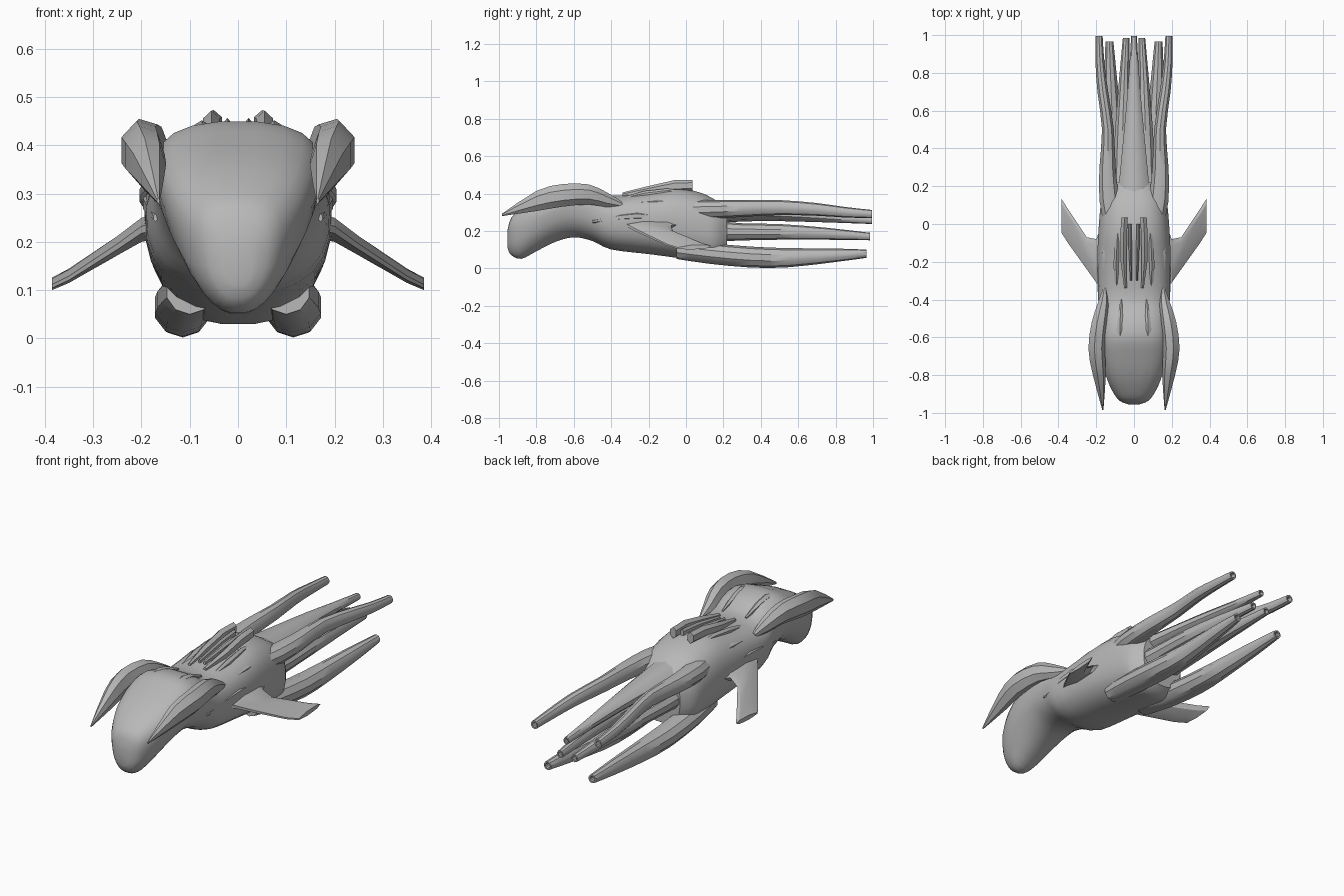
import bpy, bmesh, math
from mathutils import Vector

cube = bpy.data.objects.get("Cube")
if cube:
    bpy.data.objects.remove(cube, do_unlink=True)

grey = bpy.data.materials.new("hide_grey")
grey.use_nodes = True
GREY = (0.48, 0.48, 0.48, 1)
grey.diffuse_color = GREY
grey.node_tree.nodes["Principled BSDF"].inputs["Base Color"].default_value = GREY


def finish(name, bm, mirror, angle):
    bmesh.ops.recalc_face_normals(bm, faces=bm.faces)
    mesh = bpy.data.meshes.new(name)
    bm.to_mesh(mesh)
    bm.free()
    mesh.materials.append(grey)
    mesh.shade_smooth()
    mesh.set_sharp_from_angle(angle=math.radians(angle))
    obj = bpy.data.objects.new(name, mesh)
    bpy.context.scene.collection.objects.link(obj)
    if mirror:
        obj.modifiers.new("mirror", 'MIRROR').use_axis[0] = True


def skin(bm, rings):
    loops = [[bm.verts.new(p) for p in ring] for ring in rings]
    n = len(loops[0])
    for a, b in zip(loops, loops[1:]):
        for i in range(n):
            j = (i + 1) % n
            bm.faces.new((a[i], a[j], b[j], b[i]))
    bm.faces.new(loops[0])
    bm.faces.new(loops[-1])


def refine(keys, steps):
    """Spline-interpolate section tuples."""
    keys = [Vector(k) for k in keys]
    out = []
    for i in range(len(keys) - 1):
        p0, p1, p2 = keys[max(i - 1, 0)], keys[i], keys[i + 1]
        p3 = keys[min(i + 2, len(keys) - 1)]
        for s in range(steps):
            t = s / steps
            out.append(p1 + (p2 - p0) * (t / 2)
                       + (p0 * 2 - p1 * 5 + p2 * 4 - p3) * (t * t / 2)
                       + (p1 * 3 - p0 - p2 * 3 + p3) * (t ** 3 / 2))
    return out + [keys[-1]]


def loft(name, keys, sides=10, steps=2, mirror=True, power=1.0, hollow=False, angle=35):
    """Sections are (y, x, z, half width, half height, taper towards the bottom)."""
    sections = refine([tuple(k) + (0,) * (6 - len(k)) for k in keys], steps)
    if hollow:
        y, x, z, w, h, t = sections[-1]
        sections += [(y, x, z, w * .65, h * .65, t), (y - .03, x, z, w * .5, h * .5, t)]
    rings = []
    for y, x, z, w, h, taper in sections:
        ring = []
        for i in range(sides):
            a = math.tau * (i + .5) / sides
            c, s = math.cos(a), math.sin(a)
            px = math.copysign(abs(c) ** power, c) * w * (1 + taper * s)
            ring.append((x + px, y, z + math.copysign(abs(s) ** power, s) * h))
        rings.append(ring)
    bm = bmesh.new()
    skin(bm, rings)
    finish(name, bm, mirror, angle)


# Head and trunk: y, bottom, top, half width, taper
trunk = [(-.955, .11, .20, .03, .1), (-.935, .07, .27, .075, .25), (-.88, .05, .32, .11, .35),
         (-.8, .09, .37, .14, .35), (-.7, .14, .415, .16, .3), (-.6, .165, .45, .17, .2),
         (-.5, .145, .435, .175, .1), (-.4, .10, .39, .19, .05), (-.2, .075, .41, .195, .03),
         (-.05, .055, .43, .19, 0), (.08, .035, .405, .18, 0), (.16, .03, .365, .165, 0),
         (.22, .06, .33, .12, 0)]
loft("trunk_and_head", [(y, 0, (b + t) / 2, w, (t - b) / 2, k) for y, b, t, w, k in trunk],
     sides=24, steps=3, mirror=False, power=.8)

# Swept crests beside the head
loft("head_crest", [(-.985, .165, .285, .003, .006), (-.8, .185, .36, .036, .055),
                    (-.66, .2, .39, .046, .062), (-.52, .185, .395, .043, .055),
                    (-.42, .165, .365, .03, .04), (-.34, .155, .34, .01, .015)],
     sides=7, steps=2, angle=20)

# Trailing tentacles
loft("upper_tentacle", [(-.05, .10, .31, .05, .05), (.12, .13, .315, .055, .05),
                        (.3, .14, .32, .045, .045), (.5, .138, .325, .033, .04),
                        (.7, .165, .315, .03, .034), (.85, .18, .3, .025, .028),
                        (.995, .185, .29, .02, .022)], hollow=True)
loft("lower_tentacle", [(-.05, .1, .1, .05, .05), (.12, .11, .08, .06, .055),
                        (.35, .115, .06, .06, .056), (.55, .115, .057, .048, .051),
                        (.8, .125, .07, .034, .036), (.965, .13, .078, .022, .022)], hollow=True)
loft("middle_tentacle", [(.08, .06, .2, .06, .06), (.3, .062, .195, .05, .046),
                         (.5, .06, .195, .042, .042), (.75, .052, .185, .03, .032),
                         (.985, .042, .17, .018, .02)], hollow=True)
loft("centre_tentacle", [(.05, 0, .3, .1, .07), (.2, 0, .3, .085, .055),
                         (.4, 0, .295, .065, .042), (.6, 0, .285, .045, .035),
                         (.8, 0, .27, .028, .026), (.995, 0, .255, .016, .018)],
     mirror=False, hollow=True)

# Hooked ridges on the back
loft("back_ridge", [(-.34, .045, .39, .008, .015), (-.2, .055, .415, .018, .025),
                    (-.06, .055, .44, .02, .032), (.035, .05, .443, .02, .03)],
     sides=6, steps=1, angle=20)
loft("inner_ridge", [(-.3, .015, .4, .006, .015), (-.12, .02, .425, .01, .022),
                     (.0, .022, .435, .01, .022)], sides=6, steps=1, angle=20)
loft("outer_ridge", [(-.36, .09, .365, .008, .012), (-.22, .095, .39, .016, .024),
                     (-.1, .09, .405, .014, .022), (-.02, .085, .405, .006, .01)],
     sides=6, steps=1, angle=20)

# Sinew strands along crown and flanks
for name, x, z, y0, y1, lift in (("crown_strand", .075, .405, -.72, -.4, .025),
                                 ("shoulder_strand", .15, .34, -.4, .1, .01),
                                 ("flank_strand", .18, .27, -.5, -.02, .01)):
    mid = (y0 + y1) / 2
    loft(name, [(y0, x * .95, z - .02, .005, .008), (mid, x, z + lift, .02, .022),
                (y1, x * .9, z - .02, .005, .008)], sides=6, steps=3)

# Side fins: x, leading y, trailing y, height at each, thickness
fin = [(.13, -.42, .10, .24, .24, .05), (.2, -.31, -.08, .225, .225, .05),
       (.25, -.24, -.07, .19, .195, .04), (.35, -.10, .08, .125, .135, .028),
       (.385, -.045, .135, .108, .118, .024)]
rings = []
for x, lead, trail, zl, zt, thick in fin:
    ring = []
    for f, s in ((0, .3), (.4, 1), (.85, .8), (1, .2), (.85, -.8), (.4, -1), (0, -.3)):
        ring.append((x, lead + (trail - lead) * f, zl + (zt - zl) * f + s * thick / 2))
    rings.append(ring)
bm = bmesh.new()
skin(bm, rings)
finish("side_fin", bm, True, 25)
